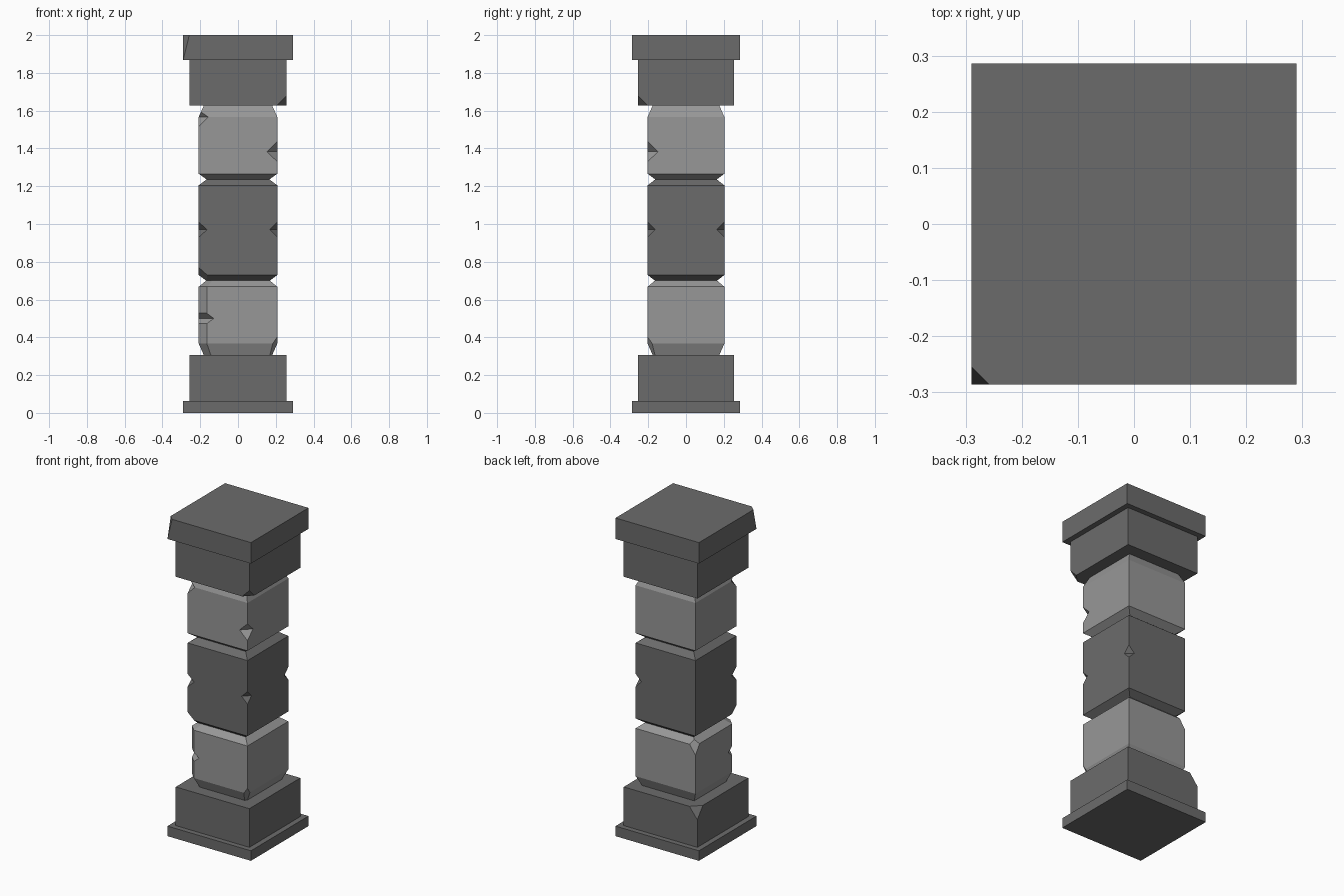
import bpy, bmesh
from mathutils import Vector

if "Cube" in bpy.data.objects:
    bpy.data.objects.remove(bpy.data.objects["Cube"])


def material(name, grey):
    mat = bpy.data.materials.new(name)
    mat.diffuse_color = (grey, grey, grey, 1)
    mat.use_nodes = True
    mat.node_tree.nodes["Principled BSDF"].inputs["Base Color"].default_value = mat.diffuse_color
    return mat


DARK = material("dark_stone", 0.148)
LIGHT = material("light_stone", 0.31)


def finish(bm, name, mat=None):
    bmesh.ops.recalc_face_normals(bm, faces=bm.faces)
    mesh = bpy.data.meshes.new(name)
    bm.to_mesh(mesh)
    bm.free()
    if mat:
        mesh.materials.append(mat)
    ob = bpy.data.objects.new(name, mesh)
    bpy.context.collection.objects.link(ob)
    return ob


def chip(bm, corner, legs):
    """Slice a corner off; legs point inward along x, y and z."""
    no = Vector([-1 / l for l in legs])
    co = Vector(corner) + Vector((legs[0], 0, 0))
    res = bmesh.ops.bisect_plane(bm, geom=bm.verts[:] + bm.edges[:] + bm.faces[:],
                                 plane_co=co, plane_no=no, clear_outer=True)
    edges = [e for e in res["geom_cut"] if isinstance(e, bmesh.types.BMEdge)]
    bmesh.ops.edgeloop_fill(bm, edges=edges)


def notch(ob, mat, x, y, z, depth, height):
    """Cut a small octahedral nick out of a vertical edge."""
    bm = bmesh.new()
    for axis, r in enumerate((depth, depth, height)):
        for s in (-r, r):
            v = Vector((x, y, z))
            v[axis] += s
            bm.verts.new(v)
    bmesh.ops.convex_hull(bm, input=bm.verts)
    cutter = finish(bm, ob.name + "_nick_cutter", mat)
    cutter.hide_render = True
    cutter.hide_viewport = True
    mod = ob.modifiers.new("nick", 'BOOLEAN')
    mod.operation = 'DIFFERENCE'
    mod.solver = 'EXACT'
    mod.object = cutter


def block(name, mat, hx, hy, rings, chips=(), nicks=(), edge_cut=0):
    """Stack of scaled rectangles: rings are (z, scale)."""
    outline = [(hx, -hy), (hx, hy), (-hx, hy)]
    if edge_cut:
        outline += [(-hx, -hy + edge_cut), (-hx + edge_cut, -hy)]
    else:
        outline += [(-hx, -hy)]
    bm = bmesh.new()
    loops = [[bm.verts.new((x * s, y * s, z)) for x, y in outline] for z, s in rings]
    n = len(outline)
    for a, b in zip(loops, loops[1:]):
        for i in range(n):
            j = (i + 1) % n
            bm.faces.new((a[i], a[j], b[j], b[i]))
    bm.faces.new(loops[0][::-1])
    bm.faces.new(loops[-1])
    bmesh.ops.recalc_face_normals(bm, faces=bm.faces)
    for sx, sy, z, leg, dz in chips:
        chip(bm, (sx * hx, sy * hy, z), (-sx * leg, -sy * leg, dz))
    ob = finish(bm, name, mat)
    for sx, sy, z, depth, height in nicks:
        notch(ob, mat, sx * hx, sy * hy, z, depth, height)
    return ob


# Base
block("foot_slab", DARK, 0.29, 0.286, [(0, 1), (0.063, 1)])
block("base_block", DARK, 0.256, 0.253, [(0.063, 1), (0.306, 1)],
      chips=[(-1, 1, 0.306, 0.055, -0.07)])

# Shaft stones
SX, SY = 0.208, 0.203
block("lower_stone", LIGHT, SX, SY, [(0.306, 0.87), (0.367, 1), (0.668, 1), (0.70, 0.81)],
      chips=[(1, -1, 0.367, 0.024, 0.035), (-1, 1, 0.668, 0.04, -0.06)],
      nicks=[(-1, -1, 0.50, 0.08, 0.06)], edge_cut=0.043)
block("middle_stone", DARK, SX, SY, [(0.70, 0.81), (0.73, 1), (1.205, 1), (1.236, 0.8)],
      chips=[(-1, -1, 0.73, 0.045, 0.04)],
      nicks=[(-1, -1, 0.97, 0.045, 0.04), (1, -1, 0.97, 0.04, 0.04),
             (1, 1, 0.97, 0.04, 0.04)])
block("upper_stone", LIGHT, SX, SY, [(1.236, 0.8), (1.266, 1), (1.567, 1), (1.627, 0.87)],
      nicks=[(-1, -1, 1.567, 0.05, 0.05), (1, -1, 1.383, 0.055, 0.053)])

# Capital
block("cap_block", DARK, 0.256, 0.253, [(1.627, 1), (1.868, 1)],
      chips=[(1, -1, 1.627, 0.05, 0.05)])
block("top_slab", DARK, 0.29, 0.286, [(1.868, 1), (2.0, 1)],
      chips=[(-1, -1, 2.0, 0.032, -0.131)])
